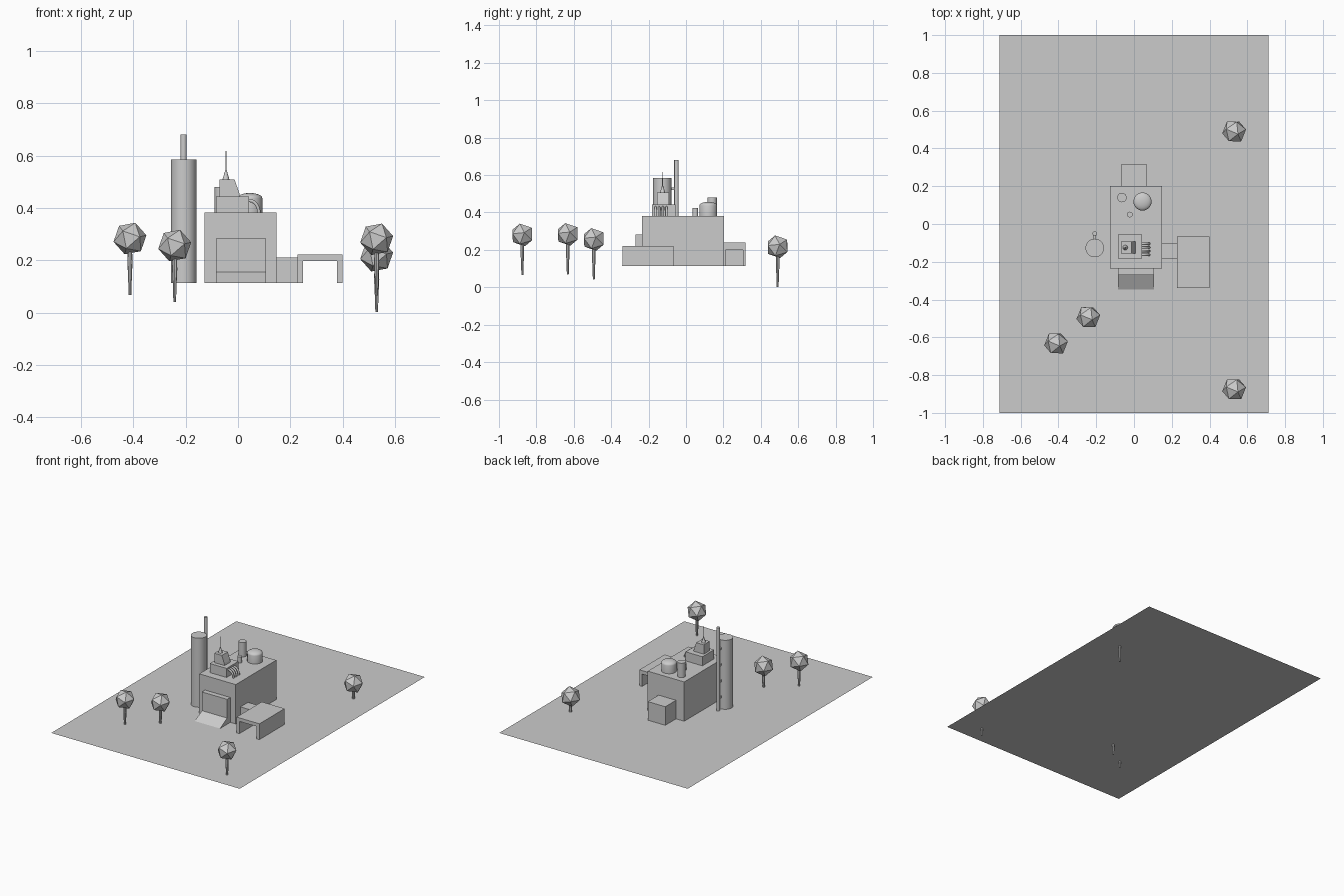
import bpy, bmesh, math
from mathutils import Euler

if "Cube" in bpy.data.objects:
    bpy.data.objects.remove(bpy.data.objects["Cube"])

G = 0.113   # ground level
R = 0.382   # roof level


def make(name, bm, smooth=False):
    bmesh.ops.recalc_face_normals(bm, faces=bm.faces)
    me = bpy.data.meshes.new(name)
    bm.to_mesh(me)
    bm.free()
    ob = bpy.data.objects.new(name, me)
    bpy.context.collection.objects.link(ob)
    if smooth:
        bpy.ops.object.select_all(action='DESELECT')
        ob.select_set(True)
        bpy.context.view_layer.objects.active = ob
        bpy.ops.object.shade_smooth_by_angle(angle=math.radians(35))
    return ob


def prism(name, pts, axis, a, b):
    """Extrude a profile along 'x' (pts = y,z) or 'y' (pts = x,z)."""
    bm = bmesh.new()
    place = (lambda p, t: (t, p[0], p[1])) if axis == 'x' else (lambda p, t: (p[0], t, p[1]))
    f = bm.faces.new([bm.verts.new(place(p, a)) for p in pts])
    new = bmesh.ops.extrude_face_region(bm, geom=[f])['geom']
    d = (b - a, 0, 0) if axis == 'x' else (0, b - a, 0)
    bmesh.ops.translate(bm, vec=d, verts=[v for v in new if isinstance(v, bmesh.types.BMVert)])
    return make(name, bm)


def box(name, x0, x1, y0, y1, z0, z1):
    return prism(name, [(x0, z0), (x1, z0), (x1, z1), (x0, z1)], 'y', y0, y1)


def lathe(name, x, y, prof, seg=32, smooth=True):
    """Revolve (radius, z) pairs about a vertical axis, capping open ends."""
    bm = bmesh.new()
    rings = []
    for r, z in prof:
        if r == 0:
            rings.append([bm.verts.new((x, y, z))] * seg)
        else:
            rings.append([bm.verts.new((x + r * math.cos(math.tau * i / seg),
                                        y + r * math.sin(math.tau * i / seg), z)) for i in range(seg)])
    for a, b in zip(rings, rings[1:]):
        for i in range(seg):
            j = (i + 1) % seg
            bm.faces.new(list(dict.fromkeys((a[i], a[j], b[j], b[i]))))
    for ring, (r, z) in ((rings[0], prof[0]), (rings[-1], prof[-1])):
        if r:
            bm.faces.new(ring)
    return make(name, bm, smooth)


# ground sheet
bm = bmesh.new()
bm.faces.new([bm.verts.new(p) for p in
              ((-0.713, -1, G), (0.713, -1, G), (0.713, 1, G), (-0.713, 1, G))])
make("ground_sheet", bm)

# main block, front entrance with ramp
box("main_building", -0.128, 0.148, -0.236, 0.202, G, R)
box("front_entrance", -0.084, 0.107, -0.27, -0.236, G, 0.283)
prism("entrance_ramp", [(-0.27, G), (-0.347, G), (-0.27, 0.155)], 'x', -0.084, 0.107)

# rear annex with a shallow doorway in its right side
annex = box("rear_annex", -0.066, 0.066, 0.202, 0.318, G, 0.24)
cut = box("doorway_cutter", 0.054, 0.1, 0.21, 0.305, G - 0.02, 0.2)
cut.hide_render = True
cut.hide_viewport = True
mod = annex.modifiers.new("doorway", 'BOOLEAN')
mod.operation = 'DIFFERENCE'
mod.object = cut

# covered walkway and open garage on the right
box("side_corridor", 0.148, 0.229, -0.185, -0.103, G, 0.21)
xl, xr, t, zt = 0.227, 0.4, 0.021, 0.221
prism("side_canopy", [(xl, G), (xl + t, G), (xl + t, zt - 0.024), (xr - t, zt - 0.024),
                      (xr - t, G), (xr, G), (xr, zt), (xl, zt)], 'y', -0.34, -0.067)

# tall tank with chimney pipe and brackets
tx = -0.208
lathe("tall_tank", tx, -0.127, [(0.049, G), (0.049, 0.585)])
lathe("chimney_pipe", tx, -0.051, [(0.012, G), (0.012, 0.68)], 16)
for i in range(4):
    z = 0.19 + i * 0.11
    box(f"pipe_bracket_{i + 1}", tx - 0.006, tx + 0.006, -0.085, -0.055, z, z + 0.014)

# roof tanks
dome = [(0.048 * math.cos(a), 0.437 + 0.02 * math.sin(a))
        for a in (math.radians(d) for d in (0, 15, 30, 45, 60, 75))]
lathe("domed_roof_tank", 0.045, 0.119, [(0.048, R)] + dome + [(0, 0.457)])
lathe("tall_roof_vent", -0.064, 0.14, [(0.025, R), (0.025, 0.48)], 24)
lathe("small_roof_vent", -0.022, 0.05, [(0.015, R), (0.015, 0.423)], 20)

# rooftop machinery with sloped hood and antenna
box("roof_unit", -0.085, 0.042, -0.183, -0.056, R, 0.444)
prism("sloped_hood", [(-0.07, 0.444), (0.008, 0.444), (0.005, 0.457), (-0.013, 0.508),
                      (-0.07, 0.508)], 'y', -0.156, -0.092)
lathe("antenna", -0.046, -0.125, [(0.014, 0.506), (0.004, 0.54), (0.0022, 0.545), (0.0018, 0.617)], 12)

# bent pipes from the roof unit down to the roof
for i in range(4):
    cu = bpy.data.curves.new("bent_pipe", 'CURVE')
    cu.dimensions = '3D'
    cu.bevel_depth = 0.0065
    cu.bevel_resolution = 3
    sp = cu.splines.new('POLY')
    y, n = -0.163 + i * 0.0195, 9
    sp.points.add(n)
    sp.points[0].co = (0.035, y, 0.428, 1)
    for k in range(n):
        a = math.pi / 2 * k / (n - 1)
        sp.points[k + 1].co = (0.044 + 0.036 * math.sin(a), y, 0.38 + 0.048 * math.cos(a), 1)
    ob = bpy.data.objects.new(f"bent_pipe_{i + 1}", cu)
    bpy.context.collection.objects.link(ob)

# low-poly trees, trunks piercing the ground sheet
for i, (x, y, z) in enumerate([(-0.413, -0.632, 0.283), (-0.242, -0.493, 0.256),
                               (0.53, -0.875, 0.28), (0.53, 0.49, 0.217)]):
    bm = bmesh.new()
    bmesh.ops.create_icosphere(bm, subdivisions=1, radius=0.065)
    bmesh.ops.rotate(bm, matrix=Euler((0.3, 0.25, 0.3)).to_matrix(), verts=bm.verts)
    bmesh.ops.translate(bm, vec=(x, y, z), verts=bm.verts)
    make(f"tree_crown_{i + 1}", bm)
    lathe(f"tree_trunk_{i + 1}", x, y, [(0.005, z - 0.2155), (0.0075, z - 0.14),
                                        (0.01, z - 0.09), (0.008, z - 0.04)], 8, False)
